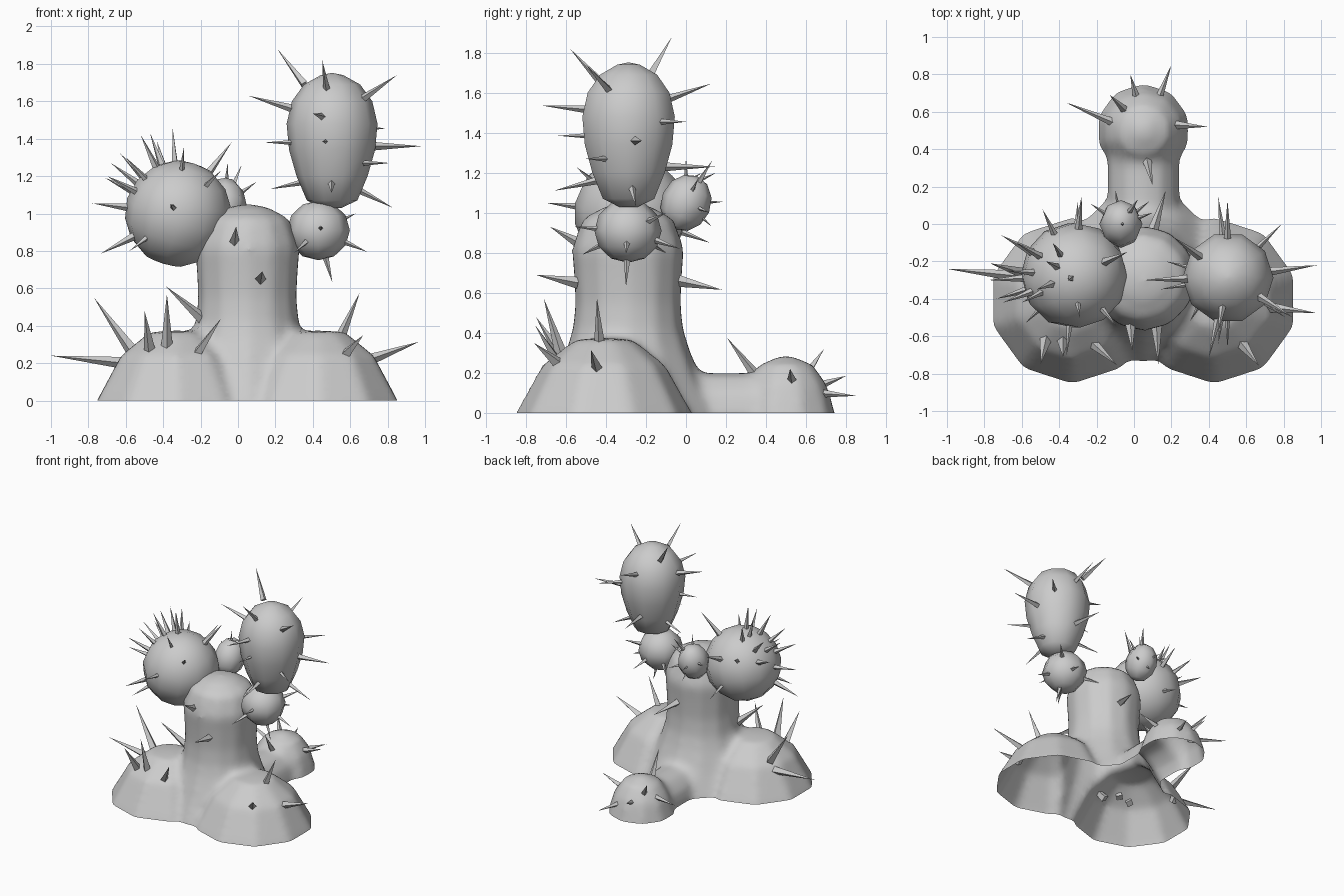
import bpy, bmesh, math
from mathutils import Vector, Matrix

if "Cube" in bpy.data.objects:
    bpy.data.objects.remove(bpy.data.objects["Cube"])

grey = bpy.data.materials.new("cactus grey")
grey.diffuse_color = (0.6, 0.6, 0.6, 1)
grey.use_nodes = True
grey.node_tree.nodes["Principled BSDF"].inputs["Base Color"].default_value = grey.diffuse_color


def finish(bm, name, smooth=True):
    bmesh.ops.recalc_face_normals(bm, faces=bm.faces)
    for f in bm.faces:
        f.smooth = smooth
    me = bpy.data.meshes.new(name)
    bm.to_mesh(me)
    bm.free()
    me.materials.append(grey)
    ob = bpy.data.objects.new(name, me)
    bpy.context.collection.objects.link(ob)
    return ob


def lathe(bm, profile, centre, sides, phase=0):
    """Closed solid of revolution; profile is (radius, height) from bottom to top."""
    rings = []
    for r, z in profile:
        rings.append([bm.verts.new((centre[0] + r * math.cos(2 * math.pi * i / sides + phase),
                                    centre[1] + r * math.sin(2 * math.pi * i / sides + phase), z))
                      for i in range(sides)])
    for a, b in zip(rings, rings[1:]):
        for i in range(sides):
            j = (i + 1) % sides
            bm.faces.new((a[i], a[j], b[j], b[i]))
    bm.faces.new(rings[0][::-1])
    bm.faces.new(rings[-1])


def ball(name, centre, size, sides=10, rings=7, tilt=(0, 0)):
    bm = bmesh.new()
    m = (Matrix.Translation(centre) @ Matrix.Rotation(tilt[0], 4, 'X')
         @ Matrix.Rotation(tilt[1], 4, 'Y') @ Matrix.Diagonal((*size, 1)))
    bmesh.ops.create_uvsphere(bm, u_segments=sides, v_segments=rings, radius=1, matrix=m)
    return finish(bm, name)


def spikes(name, pairs, radius=0.025):
    """Thin four-sided thorns, one for each (base, tip) pair."""
    bm = bmesh.new()
    for base, tip in pairs:
        base, tip = Vector(base), Vector(tip)
        d = tip - base
        m = Matrix.Translation((base + tip) / 2) @ d.to_track_quat('Z', 'Y').to_matrix().to_4x4()
        bmesh.ops.create_cone(bm, cap_ends=True, segments=4, radius1=radius, radius2=0,
                              depth=d.length, matrix=m)
    return finish(bm, name, False)


def radial(tips, core, length, zmin=None, zmax=None):
    """Pairs pointing outward from a core point (or a vertical core line)."""
    out = []
    for t in tips:
        t = Vector(t)
        c = Vector(core)
        if zmin is not None:
            c.z = min(max(t.z, zmin), zmax)
        out.append((t + (c - t).normalized() * length, t))
    return out


# Trunk and spreading base, fused into one skin that is open underneath
bm = bmesh.new()
lathe(bm, [(.50, -.15), (.45, 0), (.38, .15), (.31, .32), (.28, .42), (.267, .55), (.275, .7),
           (.285, .82), (.23, .97), (.11, 1.035), (.02, 1.05)], (.05, -.29), 12)
for s in (-1, 1):
    lathe(bm, [(.50, -.15), (.445, 0), (.31, .24), (.15, .365), (.02, .375)],
          (.05 + .38 * s, -.41), 10, math.radians(18))
lathe(bm, [(.29, -.15), (.25, 0), (.21, .14), (.14, .24), (.02, .29)], (.05, .50), 10, math.radians(18))
# low ridge linking the trunk with the back lobe
bmesh.ops.create_cone(bm, cap_ends=True, segments=12, radius1=.195, radius2=.195, depth=.75,
                      matrix=Matrix.Translation((.05, .12, 0)) @ Matrix.Rotation(math.pi / 2, 4, 'X')
                      @ Matrix.Diagonal((1, 1.05, 1, 1)))
body = finish(bm, "trunk_and_base")
rm = body.modifiers.new("fuse", 'REMESH')
rm.mode = 'VOXEL'
rm.voxel_size = 0.03
rm.use_smooth_shade = True
sm = body.modifiers.new("soften", 'SMOOTH')
sm.factor = 0.5
sm.iterations = 6
dg = bpy.context.evaluated_depsgraph_get()
fused = bpy.data.meshes.new_from_object(body.evaluated_get(dg))
body.modifiers.clear()
bm = bmesh.new()
bm.from_mesh(fused)
bmesh.ops.bisect_plane(bm, geom=bm.verts[:] + bm.edges[:] + bm.faces[:], plane_co=(0, 0, 0),
                       plane_no=(0, 0, 1), clear_inner=True)
for f in bm.faces:
    f.smooth = True
    f.material_index = 0
bm.to_mesh(body.data)
bm.free()

# Rounded pads
ball("large_round_pad", (-.32, -.275, 1.0), (.285, .285, .285), 12, 8, (.2, .3))
ball("small_back_pad", (-.07, 0, 1.05), (.115, .125, .145), 8, 6, (-.4, 0))
ball("lower_right_pad", (.43, -.29, .91), (.168, .168, .16), 8, 6)
bm = bmesh.new()
lathe(bm, [(.05, 1.03), (.135, 1.07), (.19, 1.2), (.23, 1.34), (.243, 1.48), (.215, 1.6),
           (.15, 1.69), (.06, 1.74), (.01, 1.75)], (.503, -.287), 10)
finish(bm, "tall_pad")

# Thorns on the pads
spikes("tall_pad_thorns", radial([
    (.21, -.07, 1.88), (.055, -.3, 1.63), (.14, -.35, 1.38), (.17, -.2, 1.13), (.85, -.5, 1.74),
    (.79, 0, 1.455), (.98, -.22, 1.36), (.81, -.5, 1.27), (.83, -.25, 1.03), (.45, -.58, 1.82),
    (.4, -.715, 1.535), (.45, -.64, 1.385), (.5, .125, 1.645), (.45, .145, 1.23), (.5, -.66, 1.11)],
    (.5, -.285, 0), .26, 1.2, 1.5), .023)
spikes("large_pad_thorns", radial([
    (-.35, -.3, 1.46), (-.035, -.15, 1.38), (-.09, -.55, 1.23), (-.29, -.5, 1.35), (-.47, -.2, 1.43),
    (-.52, -.35, 1.42), (-.63, -.1, 1.32), (-.68, -.25, 1.27), (-.71, -.06, 1.19), (-.78, -.3, 1.055),
    (-.735, -.4, .785), (-.58, -.53, .8), (-.435, -.1, 1.39), (-.49, .08, 1.2), (-.28, .15, 1.2),
    (-.6, -.42, 1.3), (-.36, -.7, 1.05), (-.7, -.42, 1.2), (-.3, .12, .85)],
    (-.32, -.275, 1.0), .22), .023)
spikes("lower_pad_thorns", radial([
    (.69, -.3, .795), (.505, -.3, .63), (.25, -.1, .8), (.3, -.52, .79), (.45, -.56, .93),
    (.5, -.03, .82), (.63, -.1, 1.0)], (.43, -.29, .91), .17), .02)
spikes("small_pad_thorns", radial([
    (-.055, 0, 1.27), (.1, .06, 1.17), (.02, .13, 1.26), (-.1, .185, 1.055), (-.05, .13, .93),
    (-.235, .11, 1.1), (.08, .12, 1.0)], (-.07, 0, 1.05), .13), .015)

# Thorns on the base lobes
spikes("base_thorns", [
    ((-.60, -.28, .20), (-1.0, -.24, .24)), ((-.57, -.27, .27), (-.77, -.21, .55)),
    ((-.38, -.62, .28), (-.38, -.71, .57)), ((-.24, -.62, .22), (-.09, -.755, .44)),
    ((-.47, -.61, .26), (-.50, -.75, .48)), ((-.18, -.38, .43), (-.385, -.45, .61)),
    ((.53, -.43, .30), (.65, -.445, .575)), ((.57, -.63, .24), (.67, -.76, .35)),
    ((.68, -.44, .21), (.97, -.475, .315))], .033)
spikes("back_lobe_thorns", [
    ((.07, .34, .20), (.10, .205, .375)), ((-.08, .53, .16), (-.365, .65, .20)),
    ((.21, .53, .16), (.39, .52, .22)), ((.12, .64, .10), (.20, .85, .085)),
    ((.02, .65, .13), (-.02, .80, .185)), ((-.04, .60, .19), (-.13, .69, .32))], .025)

# Thorns on the trunk
spikes("trunk_thorns", [
    ((.12, -.54, .65), (.13, -.75, .69)), ((-.02, -.52, .84), (-.01, -.68, .93)),
    ((.10, -.04, .66), (.17, .18, .615))], .03)
